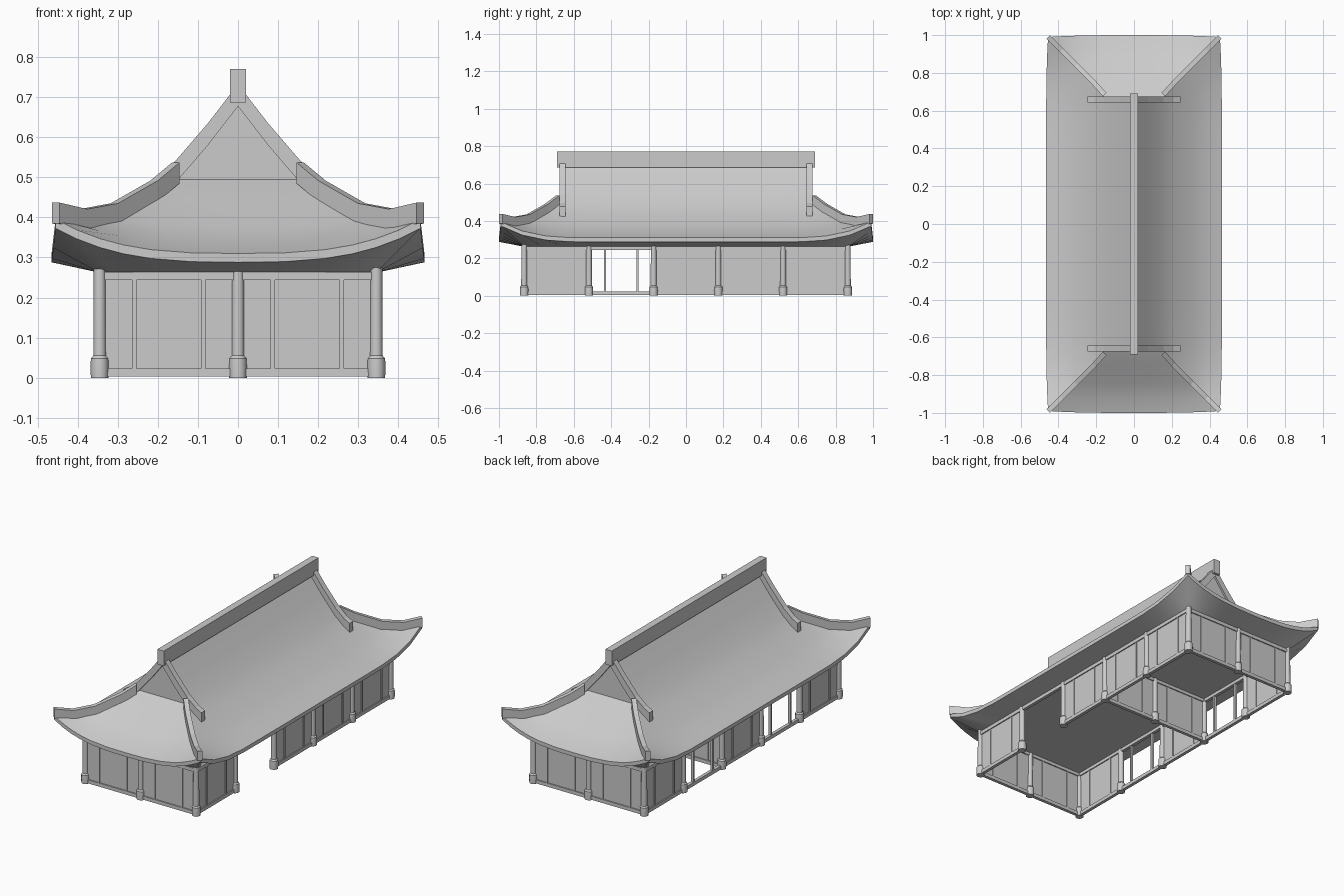
import bpy, bmesh
from mathutils import Vector, Matrix

cube = bpy.data.objects.get("Cube")
if cube:
    bpy.data.objects.remove(cube)

grey = bpy.data.materials.new("plain_grey")
grey.use_nodes = True
grey.diffuse_color = (0.6, 0.6, 0.6, 1)
grey.node_tree.nodes["Principled BSDF"].inputs["Base Color"].default_value = (0.6, 0.6, 0.6, 1)


def finish(bm, name, smooth=False):
    bmesh.ops.remove_doubles(bm, verts=bm.verts, dist=0.0002)
    bmesh.ops.recalc_face_normals(bm, faces=bm.faces)
    mesh = bpy.data.meshes.new(name)
    bm.to_mesh(mesh)
    bm.free()
    mesh.materials.append(grey)
    obj = bpy.data.objects.new(name, mesh)
    bpy.context.collection.objects.link(obj)
    if smooth:
        bpy.ops.object.select_all(action='DESELECT')
        obj.select_set(True)
        bpy.context.view_layer.objects.active = obj
        bpy.ops.object.shade_smooth_by_angle(angle=0.6)
    return obj


def box(bm, center, size):
    bmesh.ops.create_cube(bm, size=1, matrix=Matrix.Translation(center) @ Matrix.Diagonal((*size, 1)))


def beam(name, path, width, low, high):
    """Sweep a rectangle along a path that is straight in plan."""
    pts = [Vector(p) for p in path]
    run = pts[-1] - pts[0]
    side = Vector((-run.y, run.x, 0)).normalized() * width / 2
    bm = bmesh.new()
    rings = []
    for p in pts:
        lo, hi = Vector((0, 0, low)), Vector((0, 0, high))
        rings.append([bm.verts.new(p + o) for o in (side + lo, side + hi, hi - side, lo - side)])
    for a, b in zip(rings, rings[1:]):
        for i in range(4):
            j = (i + 1) % 4
            bm.faces.new((a[i], a[j], b[j], b[i]))
    bm.faces.new(rings[0])
    bm.faces.new(rings[-1])
    finish(bm, name)


# Roof slope as half width and height, ridge to eave
PROFILE = [(0, 0.685), (0.075, 0.588), (0.155, 0.495), (0.21, 0.448),
           (0.31, 0.377), (0.39, 0.335), (0.465, 0.31)]
WALL_X, WALL_Y, CEILING = 0.345, 0.865, 0.262
GABLE_Y = 0.665
STEPS = [0, 0.25, 0.47, 0.62, 0.75, 0.88, 1]
SPAN = [-s for s in reversed(STEPS[1:])] + STEPS


def reach(x):
    return GABLE_Y if x < 0.16 else x + 0.535


def roof_point(x, z, s, long_side):
    """Point at fraction s along a row; the corners sweep up and in."""
    t = max(0, (abs(s) - 0.53) / 0.47) if long_side else abs(s)
    curl = t ** 2.9 * max(0, (x - 0.155) / 0.31) ** 2.4
    sign = (s > 0) - (s < 0)
    pull = 0.01 * curl
    if long_side:
        return Vector((x - pull, s * reach(x) - sign * pull, z + 0.085 * curl))
    return Vector((s * x - sign * pull, reach(x) - pull, z + 0.085 * curl))


# Hipped and gabled roof with fascia, soffit and ceiling
bm = bmesh.new()
for turn in (1, -1):
    for long_side in (True, False):
        rows = [[roof_point(x, z, s, long_side) for s in SPAN]
                for x, z in PROFILE[0 if long_side else 2:]]
        rows.append([p - Vector((0, 0, 0.022)) for p in rows[-1]])
        rows.append([Vector((WALL_X, s * WALL_Y, CEILING)) if long_side
                     else Vector((s * WALL_X, WALL_Y, CEILING)) for s in SPAN])
        grid = [[bm.verts.new((p.x * turn, p.y * turn, p.z)) for p in row] for row in rows]
        for a, b in zip(grid, grid[1:]):
            for i in range(len(SPAN) - 1):
                bm.faces.new((a[i], a[i + 1], b[i + 1], b[i]))
    # Gable wall
    outline = [(-x, z) for x, z in reversed(PROFILE[1:3])] + PROFILE[:3]
    bm.faces.new([bm.verts.new((x, turn * GABLE_Y, z)) for x, z in outline])
bm.faces.new([bm.verts.new((i * WALL_X, j * WALL_Y, CEILING))
              for i, j in ((-1, -1), (1, -1), (1, 1), (-1, 1))])
finish(bm, "roof", True)

# Ridge beam
bm = bmesh.new()
box(bm, (0, 0, 0.728), (0.04, 1.38, 0.084))
finish(bm, "ridge_beam")

# Gable boards and hip ridges
half = PROFILE[:4] + [(0.245, 0.43)]
board = [(-x, z) for x, z in reversed(half[1:])] + half
for y, end in ((-1, "front"), (1, "back")):
    beam(end + "_gable_board", [(x, y * 0.66, z) for x, z in board], 0.032, -0.008, 0.047)
    for x, side in ((-1, "right"), (1, "left")):
        path = [roof_point(px, pz, 1, True) for px, pz in PROFILE[2:]]
        path[0].y = 0.685
        beam(end + "_" + side + "_hip_ridge", [(p.x * x, p.y * y, p.z) for p in path],
             0.026, -0.01, 0.042)


# Columns on rounded footings
def column(x, y):
    bm = bmesh.new()
    rings = []
    for r, z in ((0.022, 0), (0.023, 0.025), (0.022, 0.048), (0.016, 0.055), (0.015, 0.275)):
        ring = bmesh.ops.create_circle(bm, segments=12, radius=r,
                                       matrix=Matrix.Translation((x, y, z)))["verts"]
        rings.append(ring)
    for a, b in zip(rings, rings[1:]):
        for i in range(12):
            j = (i + 1) % 12
            bm.faces.new((a[i], a[j], b[j], b[i]))
    bm.faces.new(rings[0])
    bm.faces.new(rings[-1])
    finish(bm, "column", True)


BAY = WALL_Y * 2 / 5
LINES = [-WALL_Y + i * BAY for i in range(6)]
for y in LINES:
    for x in (-WALL_X, WALL_X):
        column(x, y)
for y in (LINES[0], LINES[3], LINES[5]):
    column(0, y)


# Wall bays: rails, posts and infill panel
def bay(name, start, end, fixed, along_y, panel=True, frame=True):
    bm = bmesh.new()
    length, mid = end - start, (start + end) / 2

    def part(at, z, wide, thick, tall):
        if along_y:
            box(bm, (fixed, at, z), (thick, wide, tall))
        else:
            box(bm, (at, fixed, z), (wide, thick, tall))

    part(mid, 0.254, length, 0.018, 0.02)
    if frame:
        part(mid, 0.013, length, 0.018, 0.02)
        for f in (0.25, 0.75):
            part(start + f * length, 0.134, 0.011, 0.014, 0.225)
    if panel:
        part(mid, 0.134, length, 0.006, 0.225)
    finish(bm, name)


for i in range(5):
    bay("left_wall_bay", LINES[i], LINES[i + 1], WALL_X, True, i != 1, i != 1)
    bay("right_wall_bay", LINES[i], LINES[i + 1], -WALL_X, True, i not in (1, 3))
for y, name in ((LINES[0], "front_wall_bay"), (LINES[3], "partition_bay"), (LINES[5], "back_wall_bay")):
    bay(name, -WALL_X, 0, y, False)
    bay(name, 0, WALL_X, y, False)
